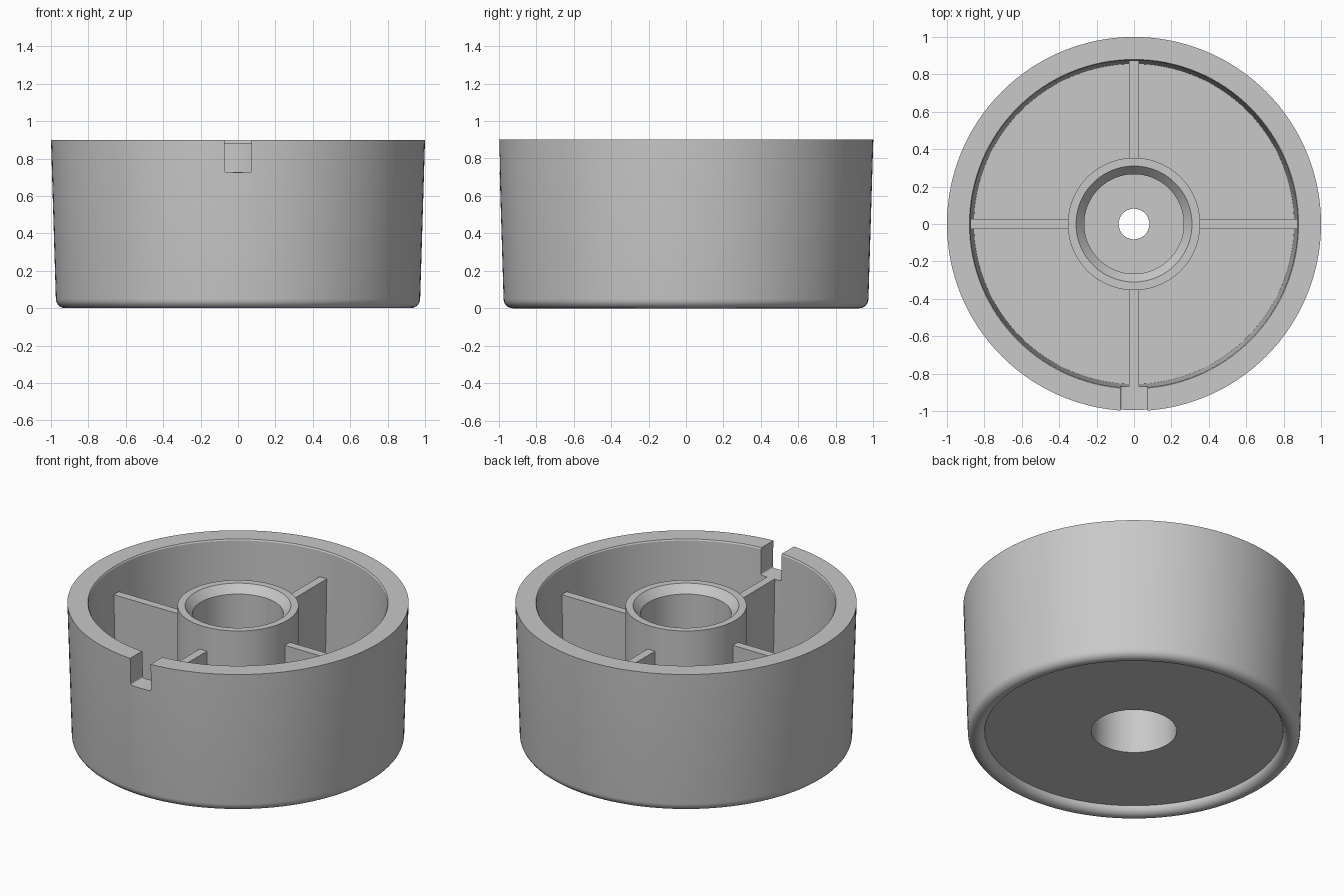
import bpy, bmesh, math
from mathutils import Matrix, Vector

if "Cube" in bpy.data.objects:
    bpy.data.objects.remove(bpy.data.objects["Cube"], do_unlink=True)

# Single grey plastic
grey = bpy.data.materials.new("grey plastic")
grey.use_nodes = True
colour = (0.58, 0.58, 0.58, 1)
grey.diffuse_color = colour
grey.node_tree.nodes["Principled BSDF"].inputs["Base Color"].default_value = colour

SEGMENTS = 128


def finish(bm, name):
    bmesh.ops.recalc_face_normals(bm, faces=bm.faces)
    mesh = bpy.data.meshes.new(name)
    bm.to_mesh(mesh)
    bm.free()
    mesh.materials.append(grey)
    obj = bpy.data.objects.new(name, mesh)
    bpy.context.scene.collection.objects.link(obj)
    return obj


def box(name, low, high, angle=0, bevel=0):
    bm = bmesh.new()
    low, high = Vector(low), Vector(high)
    bmesh.ops.create_cube(bm, size=1)
    bmesh.ops.scale(bm, vec=high - low, verts=bm.verts)
    bmesh.ops.translate(bm, vec=(low + high) / 2, verts=bm.verts)
    if bevel:  # round the two lower edges running front to back
        edges = [e for e in bm.edges if all(v.co.z < low.z + 0.01 for v in e.verts)
                 and abs(e.verts[0].co.x - e.verts[1].co.x) < 0.01]
        bmesh.ops.bevel(bm, geom=edges, offset=bevel, segments=3, profile=0.5,
                        affect="EDGES")
    bmesh.ops.rotate(bm, matrix=Matrix.Rotation(angle, 3, "Z"), verts=bm.verts)
    return finish(bm, name)


def lathe(name, profile):
    bm = bmesh.new()
    verts = [bm.verts.new((r, 0, z)) for r, z in profile]
    edges = [bm.edges.new((a, b)) for a, b in zip(verts, verts[1:] + verts[:1])]
    bmesh.ops.spin(bm, geom=verts + edges, cent=(0, 0, 0), axis=(0, 0, 1),
                   angle=math.tau, steps=SEGMENTS)
    bmesh.ops.remove_doubles(bm, verts=bm.verts, dist=1e-4)
    return finish(bm, name)


def arc(r, z, radius, start, end, steps=12):
    angles = [math.radians(start + (end - start) * i / steps) for i in range(steps + 1)]
    return [(r + radius * math.cos(a), z + radius * math.sin(a)) for a in angles]


# Drafted cup on a rounded foot ring, with recessed base, hub tube and pierced web
profile = [(0.25, 0.05)]
profile += arc(0.924, 0.05, 0.05, -180, 0)                # round foot ring
profile += [(1.0, 0.9), (0.88, 0.9), (0.875, 0.892)]      # rim with inner bevel
profile += [(0.856, 0.145), (0.354, 0.145)]               # cavity wall and floor
profile += [(0.354, 0.88), (0.31, 0.88), (0.266, 0.83)]   # hub top with chamfer
profile += [(0.266, 0.52), (0.082, 0.52)]                 # bore down to the web
profile += [(0.082, 0.42), (0.25, 0.42)]                  # web hole, lower bore
body = lathe("cup_body", profile)

# Notch cut through the front of the rim
cutter = box("notch_cutter", (-0.073, -1.1, 0.725), (0.073, -0.8, 1), bevel=0.012)
cutter.hide_render = True
cut = body.modifiers.new("notch", "BOOLEAN")
cut.operation = "DIFFERENCE"
cut.solver = "EXACT"
cut.object = cutter
bpy.context.view_layer.objects.active = body
body.select_set(True)
bpy.ops.object.modifier_apply(modifier=cut.name)
bpy.data.objects.remove(cutter, do_unlink=True)
bpy.ops.object.shade_smooth_by_angle(angle=math.radians(25))

# Four ribs joining the hub to the wall
for i, side in enumerate(("left", "back", "right", "front")):
    box(side + "_rib", (0.31, -0.026, 0.1), (0.873, 0.026, 0.727), i * math.pi / 2)
